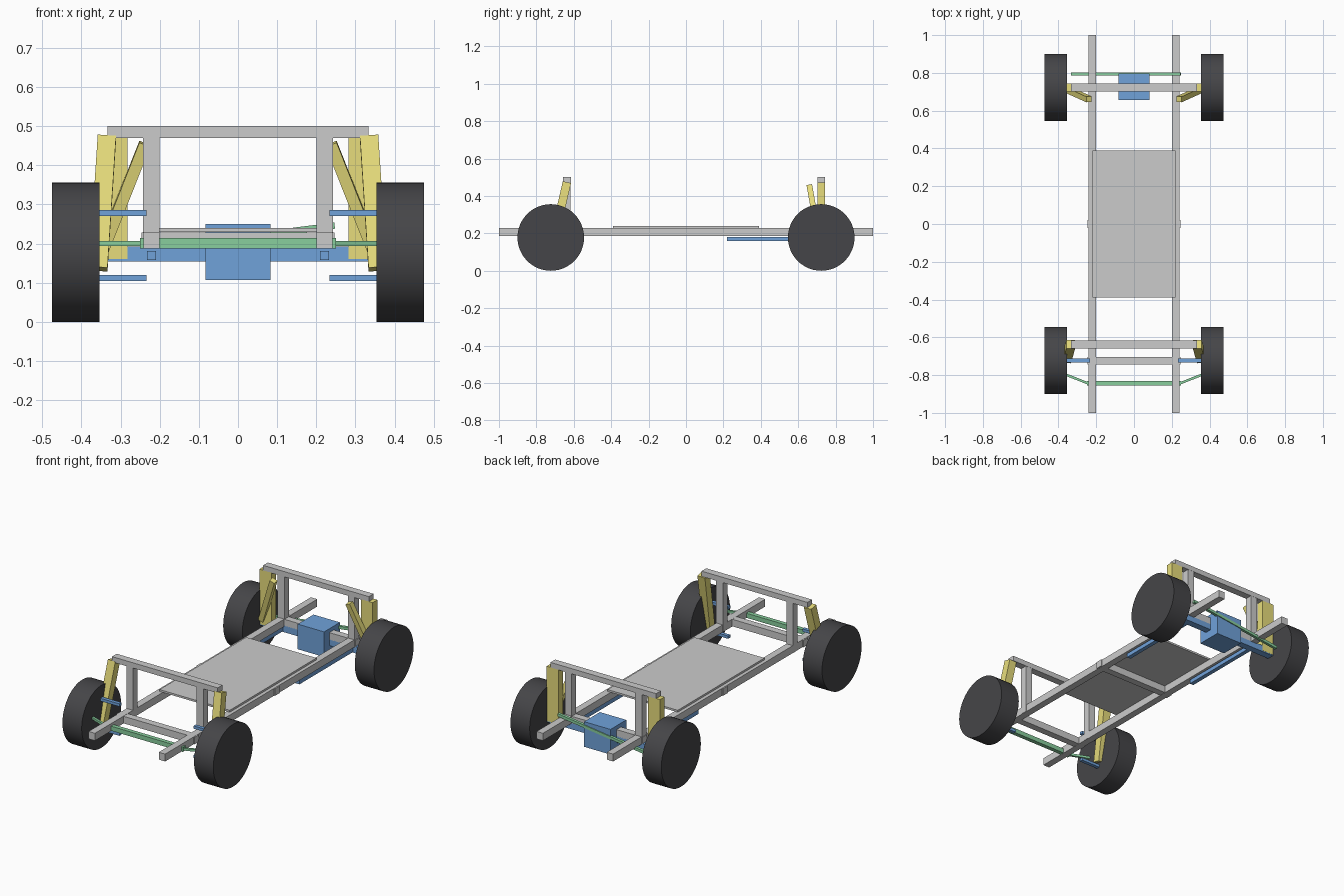
import bpy
from math import pi
from mathutils import Vector, Matrix

if "Cube" in bpy.data.objects:
    bpy.data.objects.remove(bpy.data.objects["Cube"])


def material(name, rgb):
    m = bpy.data.materials.new(name)
    m.diffuse_color = (*rgb, 1)
    m.use_nodes = True
    m.node_tree.nodes["Principled BSDF"].inputs["Base Color"].default_value = m.diffuse_color
    return m


BLUE = material("blue_paint", (0.16, 0.36, 0.70))
YELLOW = material("yellow_paint", (0.80, 0.72, 0.20))
GREEN = material("green_paint", (0.25, 0.62, 0.34))
RUBBER = material("rubber", (0.06, 0.06, 0.065))


def finish(ob, name, mat):
    ob.name = name
    if mat:
        ob.data.materials.append(mat)
    return ob


def box(name, x, y, z, mat=None):
    """Box from (min, max) ranges."""
    bpy.ops.mesh.primitive_cube_add(size=1)
    ob = bpy.context.object
    lo, hi = Vector((x[0], y[0], z[0])), Vector((x[1], y[1], z[1]))
    ob.matrix_world = Matrix.LocRotScale((lo + hi) / 2, None, hi - lo)
    return finish(ob, name, mat)


def beam(name, a, b, w, d, mat=None, side=Vector((1, 0, 0))):
    """Rectangular bar from a to b; w is measured along 'side'."""
    a, b = Vector(a), Vector(b)
    axis = (b - a).normalized()
    u = (side - axis * side.dot(axis)).normalized()
    v = axis.cross(u)
    bpy.ops.mesh.primitive_cube_add(size=1)
    ob = bpy.context.object
    rot = Matrix((u, v, axis)).transposed().to_quaternion()
    ob.matrix_world = Matrix.LocRotScale((a + b) / 2, rot, (w, d, (b - a).length))
    return finish(ob, name, mat)


UP = Vector((0, 0, 1))
AXLE_Y = 0.723
RAIL_Z = (0.187, 0.229)

# frame cross members and floor plate
for name, y in (("front", -AXLE_Y), ("middle", 0), ("rear", AXLE_Y)):
    box(name + "_cross_member", (-0.247, 0.247), (y - 0.02, y + 0.02), (0.188, 0.228))
box("floor_plate", (-0.221, 0.221), (-0.39, 0.39), (0.229, 0.24))

# tower top bars
for name, y in (("front", -0.637), ("rear", AXLE_Y)):
    box(name + "_tower_bar", (-0.333, 0.333), (y - 0.021, y + 0.021), (0.47, 0.5))

# rear axle and gear housing
box("rear_axle", (-0.36, 0.36), (AXLE_Y - 0.02, AXLE_Y + 0.02), (0.154, 0.192), BLUE)
box("gear_housing", (-0.083, 0.083), (0.656, 0.798), (0.107, 0.25), BLUE)

# steering rack and rear track bar
box("steering_rack", (-0.25, 0.25), (-0.854, -0.83), (0.188, 0.214), GREEN)
beam("rear_track_bar", (-0.333, 0.795, 0.172), (0.247, 0.795, 0.246), 0.016, 0.016, GREEN, UP)

for s, tag in ((-1, "left"), (1, "right")):
    def xr(a, b):
        return tuple(sorted((s * a, s * b)))

    # side rail and tower posts
    box(tag + "_rail", xr(0.201, 0.241), (-1, 1), RAIL_Z)
    for name, y in (("front", -0.637), ("rear", AXLE_Y)):
        box(f"{tag}_{name}_tower_post", xr(0.2, 0.243), (y - 0.02, y + 0.02), (0.188, 0.472))

    # front control arms
    for name, z in (("upper", 0.278), ("lower", 0.112)):
        box(f"{tag}_{name}_arm", xr(0.234, 0.385), (-AXLE_Y - 0.01, -AXLE_Y + 0.01),
            (z - 0.008, z + 0.008), BLUE)

    # rear trailing link
    box(tag + "_trailing_link", xr(0.209, 0.233), (0.22, AXLE_Y), (0.158, 0.181), BLUE)

    # front shock, rear spring tower, rear shock
    beam(tag + "_front_shock", (s * 0.335, -0.637, 0.472), (s * 0.357, -0.715, 0.135),
         0.047, 0.045, YELLOW)
    box(tag + "_rear_spring_tower", xr(0.282, 0.357), (AXLE_Y - 0.021, AXLE_Y + 0.021),
        (0.16, 0.472), YELLOW)
    beam(tag + "_rear_shock", (s * 0.238, 0.66, 0.455), (s * 0.345, 0.708, 0.185),
         0.03, 0.03, YELLOW)

    # tie rod
    beam(tag + "_tie_rod", (s * 0.24, -0.845, 0.2), (s * 0.38, -0.79, 0.2),
         0.013, 0.013, GREEN, UP)

    # wheels
    for name, y in (("front", -AXLE_Y), ("rear", AXLE_Y)):
        bpy.ops.mesh.primitive_cylinder_add(vertices=48, radius=0.178, depth=0.121,
                                            location=(s * 0.4145, y, 0.178),
                                            rotation=(0, pi / 2, 0))
        bpy.ops.object.shade_smooth_by_angle()
        finish(bpy.context.object, f"{tag}_{name}_wheel", RUBBER)
